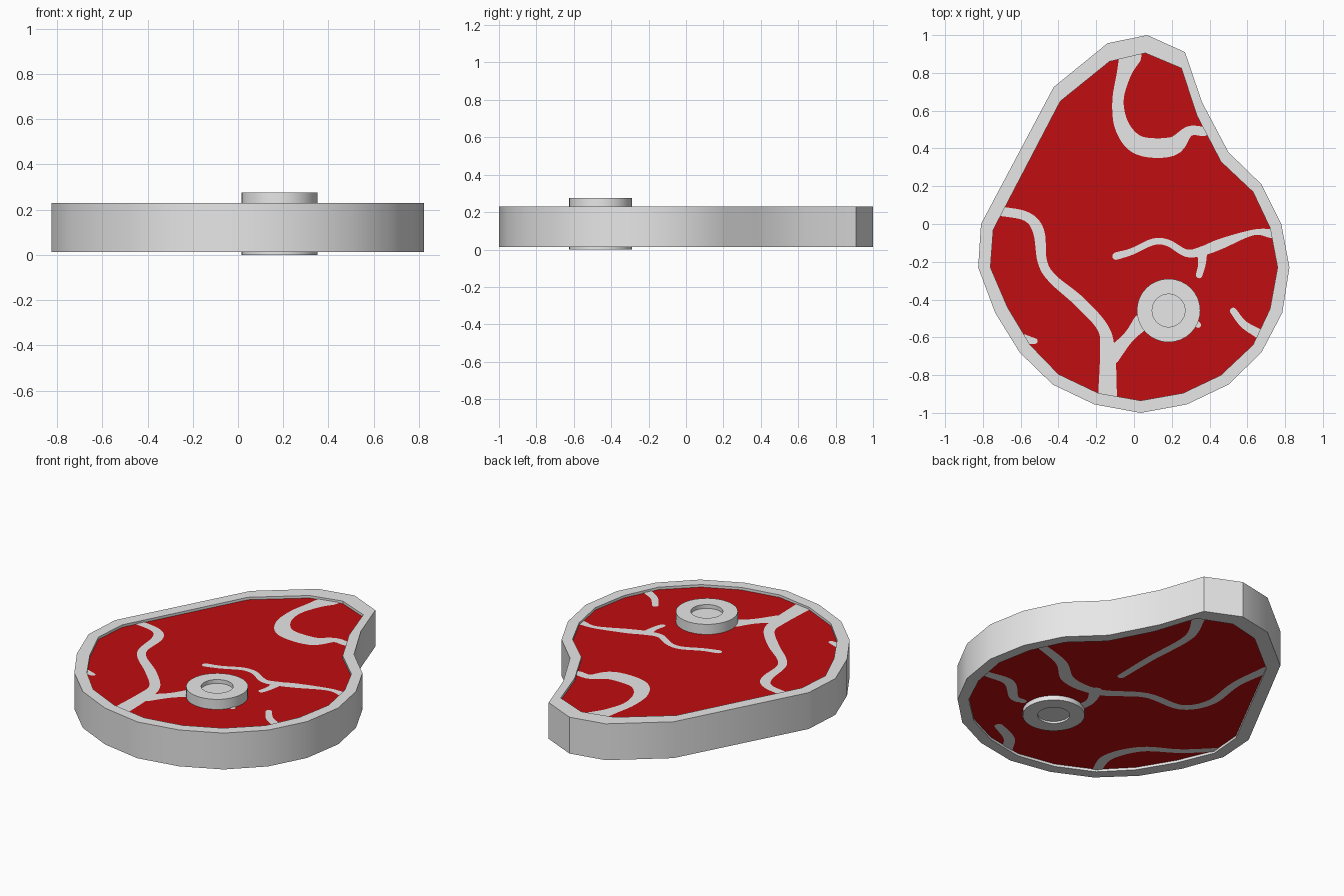
import bpy, bmesh, math
from mathutils import Vector

if "Cube" in bpy.data.objects:
    bpy.data.objects.remove(bpy.data.objects["Cube"])

def material(name, rgb):
    m = bpy.data.materials.new(name)
    m.diffuse_color = (*rgb, 1)
    m.use_nodes = True
    m.node_tree.nodes["Principled BSDF"].inputs["Base Color"].default_value = m.diffuse_color
    return m

FAT = material("pale_fat", (0.8, 0.8, 0.8))
MEAT = material("red_meat", (0.53, 0.004, 0.005))

# Matching outer and inner outlines of the fat rim
OUTER = [(.07, 1), (.27, .91), (.36, .645), (.5, .38), (.675, .21), (.78, 0), (.823, -.23),
         (.785, -.47), (.675, -.68), (.5, -.85), (.28, -.955), (.035, -1), (-.21, -.955),
         (-.43, -.85), (-.605, -.68), (-.735, -.47), (-.825, -.23), (-.81, 0),
         (-.425, .725), (-.14, .957)]
INNER = [(.06, .905), (.25, .825), (.335, .57), (.46, .33), (.63, .17), (.72, -.02), (.76, -.23),
         (.72, -.45), (.63, -.64), (.46, -.8), (.26, -.895), (.035, -.935), (-.19, -.895),
         (-.4, -.795), (-.55, -.64), (-.67, -.44), (-.76, -.23), (-.745, -.03),
         (-.39, .65), (-.13, .86)]
BOTTOM, TOP, RECESS = .013, .23, .015

def finish(bm, name, mat, recalc=True):
    if recalc:
        bmesh.ops.recalc_face_normals(bm, faces=bm.faces)
    me = bpy.data.meshes.new(name)
    bm.to_mesh(me)
    bm.free()
    me.materials.append(mat)
    ob = bpy.data.objects.new(name, me)
    bpy.context.collection.objects.link(ob)
    return ob

def smooth(ob):
    bpy.ops.object.select_all(action='DESELECT')
    ob.select_set(True)
    bpy.context.view_layer.objects.active = ob
    bpy.ops.object.shade_smooth_by_angle(angle=math.radians(30))

def loft(bm, loops, closed):
    """Bridge successive equal-length loops with quads."""
    n = len(loops[0])
    pairs = list(zip(loops, loops[1:])) + ([(loops[-1], loops[0])] if closed else [])
    for a, b in pairs:
        for i in range(n):
            j = (i + 1) % n
            bm.faces.new((a[i], a[j], b[j], b[i]))

def ring(bm, pts, z):
    return [bm.verts.new((x, y, z)) for x, y in pts]

# Fat rim around the cut
bm = bmesh.new()
loft(bm, [ring(bm, OUTER, BOTTOM), ring(bm, OUTER, TOP),
          ring(bm, INNER, TOP), ring(bm, INNER, BOTTOM)], True)
smooth(finish(bm, "fat_rim", FAT))

# Red slab, recessed, with its edge buried inside the rim
bm = bmesh.new()
mid = [((a + c) / 2, (b + d) / 2) for (a, b), (c, d) in zip(OUTER, INNER)]
lo, hi = ring(bm, mid, BOTTOM + RECESS), ring(bm, mid, TOP - RECESS)
loft(bm, [lo, hi], False)
bm.faces.new(lo)
bm.faces.new(hi)
finish(bm, "meat_slab", MEAT)

# Bone: turned disc with a shallow marrow recess on both ends
bm = bmesh.new()
def circle(r):
    return [(.183 + r * math.cos(i * math.tau / 32), -.458 + r * math.sin(i * math.tau / 32))
            for i in range(32)]
prof = [(.087, .012), (.087, 0), (.168, 0), (.168, .275), (.087, .275), (.087, .252)]
loops = [ring(bm, circle(r), z) for r, z in prof]
loft(bm, loops, False)
bm.faces.new(loops[0])
bm.faces.new(loops[-1])
smooth(finish(bm, "bone", FAT))

# Fat veins: smooth flat ribbons through (x, y, width) points
def spline(pts, steps=6):
    p = [Vector(q) for q in pts]
    p = [2 * p[0] - p[1]] + p + [2 * p[-1] - p[-2]]
    out = []
    for a, b, c, d in zip(p, p[1:], p[2:], p[3:]):
        for k in range(steps):
            t = k / steps
            out.append(.5 * (2 * b + (c - a) * t + (2 * a - 5 * b + 4 * c - d) * t * t
                             + (3 * b - a - 3 * c + d) * t ** 3))
    return out + [p[-2]]

def veins(name, paths, z, up):
    bm = bmesh.new()
    for path in paths:
        c = spline(path)
        prev = None
        for i, q in enumerate(c):
            d = (c[min(i + 1, len(c) - 1)] - c[max(i - 1, 0)]).xy.normalized() * q.z / 2
            pair = (bm.verts.new((q.x - d.y, q.y + d.x, z)), bm.verts.new((q.x + d.y, q.y - d.x, z)))
            if prev:
                bm.faces.new((prev[0], prev[1], pair[1], pair[0]))
            prev = pair
        for q in (c[0], c[-1]):  # rounded ends
            bm.faces.new([bm.verts.new((q.x + q.z / 2 * math.cos(k * math.tau / 12),
                                        q.y + q.z / 2 * math.sin(k * math.tau / 12), z))
                          for k in range(12)])
    for f in bm.faces:
        f.normal_update()
        if (f.normal.z > 0) != up:
            f.normal_flip()
    finish(bm, name, FAT, False)

veins("top_veins", [
    [(-.02, .89, .12), (-.055, .79, .075), (-.085, .65, .06), (-.06, .51, .08), (.03, .415, .1),
     (.2, .41, .1), (.29, .49, .055), (.37, .49, .05)],
    [(-.72, .07, .05), (-.57, .04, .05), (-.505, -.04, .06), (-.485, -.2, .05), (-.43, -.29, .05),
     (-.29, -.41, .06), (-.165, -.55, .06), (-.14, -.68, .08), (-.14, -.91, .1)],
    [(-.12, -.7, .09), (-.03, -.6, .06), (.04, -.52, .09)],
    [(-.095, -.17, .04), (-.01, -.145, .035), (.1, -.095, .035), (.18, -.1, .035),
     (.28, -.155, .04), (.37, -.14, .05), (.46, -.105, .055), (.63, -.045, .03), (.73, -.05, .05)],
    [(.36, -.15, .055), (.36, -.21, .04), (.345, -.27, .035)],
    [(.525, -.46, .035), (.58, -.53, .04), (.66, -.58, .05)],
    [(-.58, -.61, .05), (-.525, -.62, .03)],
    [(.32, -.52, .04), (.34, -.535, .03)],
], TOP - RECESS + .003, True)

veins("bottom_veins", [
    [(.23, .82, .07), (.14, .627, .05), (.149, .321, .045), (.148, .068, .04)],
    [(.72, .05, .05), (.494, -.026, .06), (.336, -.146, .07), (.128, -.141, .06), (-.087, -.003, .05),
     (-.315, .019, .05), (-.405, .165, .05), (-.383, .401, .05), (-.41, .63, .06)],
    [(.15, -.14, .07), (.1, -.25, .05), (.11, -.35, .06)],
    [(.72, -.38, .05), (.571, -.372, .06), (.446, -.479, .05), (.38, -.48, .04)],
    [(.306, -.771, .05), (.182, -.835, .06), (.114, -.93, .06)],
    [(-.41, -.81, .05), (-.361, -.649, .06), (-.442, -.467, .05), (-.621, -.345, .04), (-.77, -.2, .04)],
], BOTTOM + RECESS - .003, False)
